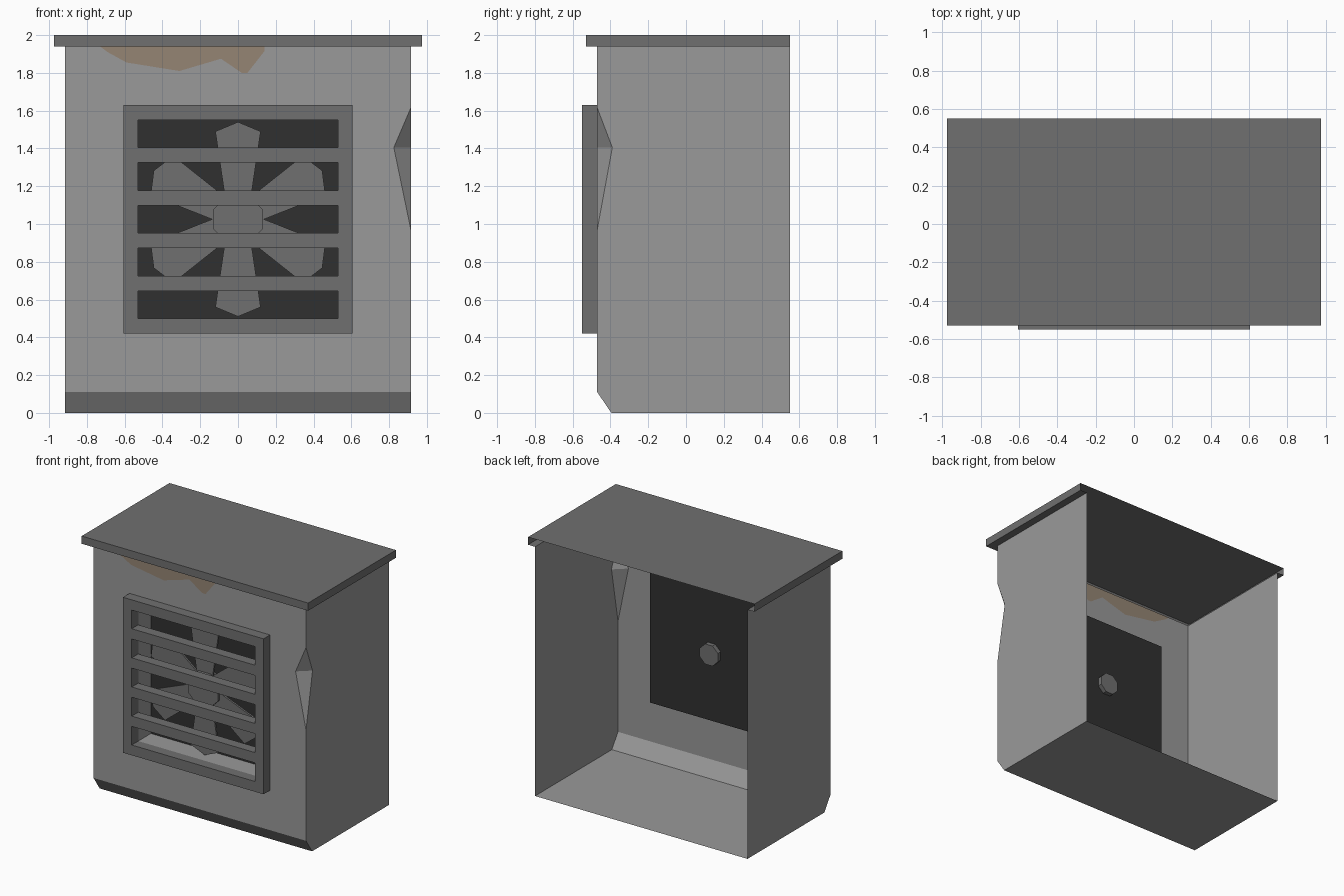
import bpy, bmesh, math
from mathutils import Vector, Matrix

if "Cube" in bpy.data.objects:
    bpy.data.objects.remove(bpy.data.objects["Cube"])


def material(name, r, g, b):
    m = bpy.data.materials.new(name)
    m.diffuse_color = (r, g, b, 1)
    m.use_nodes = True
    m.node_tree.nodes["Principled BSDF"].inputs["Base Color"].default_value = m.diffuse_color
    return m


PAINT = material("light grey metal", 0.32, 0.32, 0.32)
TRIM = material("mid grey metal", 0.16, 0.16, 0.16)
DARK = material("dark interior", 0.03, 0.03, 0.03)
RUST = material("rust stain", 0.30, 0.235, 0.175)


def finish(name, bm, *mats):
    me = bpy.data.meshes.new(name)
    bm.to_mesh(me)
    bm.free()
    for m in mats:
        me.materials.append(m)
    ob = bpy.data.objects.new(name, me)
    bpy.context.collection.objects.link(ob)
    return ob


def sheet(name, polys, ref, mats, inward=False, slots={}):
    """Open shell of polygons, all facing away from (or towards) ref."""
    bm = bmesh.new()
    for i, p in enumerate(polys):
        f = bm.faces.new([bm.verts.new(v) for v in p])
        f.normal_update()
        out = f.normal.dot(f.calc_center_median() - Vector(ref)) > 0
        if out == inward:
            f.normal_flip()
        f.material_index = slots.get(i, 0)
    bmesh.ops.remove_doubles(bm, verts=bm.verts, dist=1e-4)
    return finish(name, bm, *mats)


def box(name, x0, x1, y0, y1, z0, z1, mat):
    bm = bmesh.new()
    bmesh.ops.create_cube(bm, size=1)
    for v in bm.verts:
        v.co = ((x0 + x1) / 2 + v.co.x * (x1 - x0),
                (y0 + y1) / 2 + v.co.y * (y1 - y0),
                (z0 + z1) / 2 + v.co.z * (z1 - z0))
    return finish(name, bm, mat)


def cylinder(name, r, y0, y1, z, sides, mat):
    bm = bmesh.new()
    bmesh.ops.create_cone(bm, cap_ends=True, segments=sides, radius1=r, radius2=r, depth=y1 - y0)
    turn = Matrix.Rotation(math.pi / 2, 4, 'X') @ Matrix.Rotation(math.pi / sides, 4, 'Z')
    bm.transform(Matrix.Translation((0, (y0 + y1) / 2, z)) @ turn)
    return finish(name, bm, mat)


# Main dimensions
W, F, B, H = 0.915, -0.47, 0.55, 1.94      # body half width, front, back, height
CY, CZ = -0.395, 0.11                      # bottom front chamfer
O, Z0, Z1 = 0.53, 0.50, 1.55               # vent opening
R = -0.315                                 # back of the vent recess
d_top, d_bot = (W, F, 1.615), (W, F, 0.97)   # dent in the right front edge
d_in, d_side = (0.825, F, 1.405), (W, -0.39, 1.405)


def front(pts):
    return [(x, F, z) for x, z in pts]


# Casing: open at the back and top, with vent hole, dent and rust patch
drip = [(-0.73, H), (-0.69, 1.91), (-0.59, 1.855), (-0.31, 1.81), (-0.09, 1.875),
        (0.02, 1.80), (0.05, 1.80), (0.14, 1.915), (0.14, H)]
casing = [
    front(drip),
    front([(-W, Z1), (-W, H)] + drip + [(O, H), (O, Z1), (-O, Z1)]),
    front([(-W, CZ), (-O, CZ), (-O, Z0), (-O, Z1), (-W, Z1)]),
    front([(-O, CZ), (O, CZ), (O, Z0), (-O, Z0)]),
    front([(O, CZ), (W, CZ)]) + [d_bot, d_in, d_top] + front([(W, H), (O, H), (O, Z1), (O, Z0)]),
    [d_top, d_in, d_side],
    [d_bot, d_side, d_in],
    [(W, F, CZ), (W, CY, 0), (W, B, 0), (W, B, H), (W, F, H), d_top, d_side, d_bot],
    [(-W, F, CZ), (-W, CY, 0), (-W, B, 0), (-W, B, H), (-W, F, H), (-W, F, Z1)],
    front([(-W, CZ), (-O, CZ), (O, CZ), (W, CZ)]) + [(W, CY, 0), (-W, CY, 0)],
    [(-W, CY, 0), (W, CY, 0), (W, B, 0), (-W, B, 0)],
]
sheet("casing", casing, (0, 0.1, 1), [PAINT, RUST], slots={0: 1})

# Lid: hollow cap with an underside lip, open at the back
L, LF, T = 0.975, -0.53, 2.0
lid = [
    [(-L, LF, T), (L, LF, T), (L, B, T), (-L, B, T)],
    [(-L, LF, H), (L, LF, H), (L, LF, T), (-L, LF, T)],
    [(-L, LF, H), (L, LF, H), (W, F, H), (-W, F, H)],
]
for s in (-1, 1):
    lid.append([(s * L, LF, H), (s * L, B, H), (s * L, B, T), (s * L, LF, T)])
    lid.append([(s * L, LF, H), (s * L, B, H), (s * W, B, H), (s * W, F, H)])
sheet("lid", lid, (0, 0, 1.97), [TRIM])

# Vent recess walls and dark back panel
ring = [(-O, Z0), (O, Z0), (O, Z1), (-O, Z1)]
walls = []
for i in range(4):
    (xa, za), (xb, zb) = ring[i], ring[(i + 1) % 4]
    walls.append([(xa, F, za), (xb, F, zb), (xb, R, zb), (xa, R, za)])
sheet("vent_recess", walls, (0, -0.4, 1.02), [PAINT], inward=True)
sheet("vent_back_panel", [[(x, R, z) for x, z in ring]], (0, 0, 1), [DARK])

# Grille frame and slats
G, GF = 0.605, -0.55
box("grille_top", -G, G, GF, F, Z1, 1.63, TRIM)
box("grille_bottom", -G, G, GF, F, 0.42, Z0, TRIM)
box("grille_left", -G, -O, GF, F, Z0, Z1, TRIM)
box("grille_right", O, G, GF, F, Z0, Z1, TRIM)
for i in range(4):
    z = 0.685 + i * 0.2267
    box(f"slat_{i + 1}", -O, O, GF, F, z - 0.04, z + 0.04, TRIM)

# Fan: six tapered blades, hub and rear shaft
C = 1.025
blade = [(-0.06, 0.06), (0.06, 0.06), (0.12, 0.465), (0, 0.515), (-0.12, 0.465)]
for i in range(6):
    bm = bmesh.new()
    f = bm.faces.new([bm.verts.new((x, -0.41, z)) for x, z in blade])
    ext = bmesh.ops.extrude_face_region(bm, geom=[f], use_keep_orig=True)
    for v in ext["geom"]:
        if isinstance(v, bmesh.types.BMVert):
            v.co.y += 0.015
    bmesh.ops.recalc_face_normals(bm, faces=bm.faces)
    bm.transform(Matrix.Translation((0, 0, C)) @ Matrix.Rotation(i * math.pi / 3, 4, 'Y'))
    finish(f"fan_blade_{i + 1}", bm, TRIM)
cylinder("fan_hub", 0.14, -0.43, -0.36, C, 8, TRIM)
cylinder("fan_shaft", 0.085, -0.36, -0.28, C, 8, TRIM)
